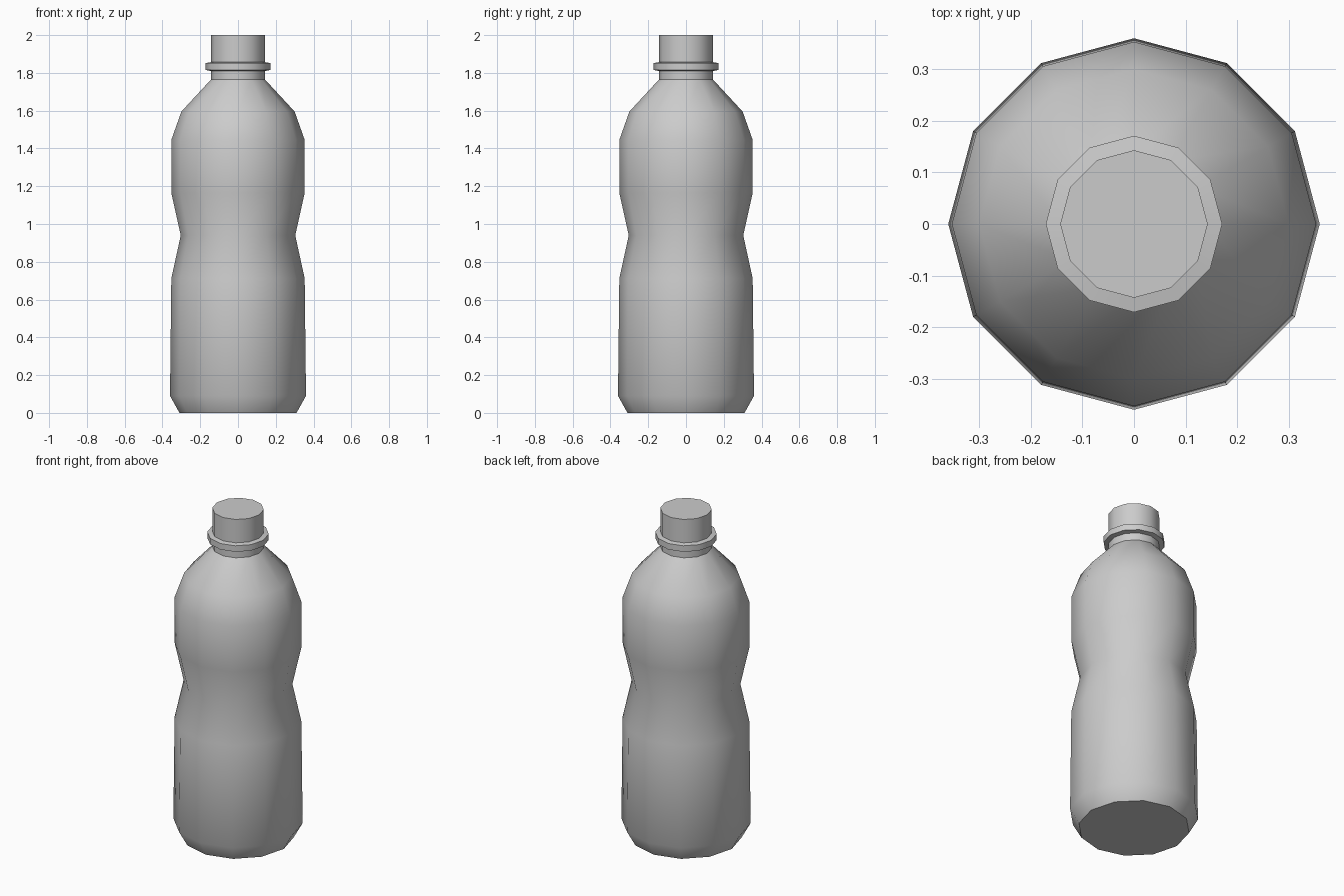
import bpy, bmesh
from math import cos, sin, pi

if "Cube" in bpy.data.objects:
    bpy.data.objects.remove(bpy.data.objects["Cube"])

SIDES = 12


def lathe(name, profile, angle=None):
    """Revolve (radius, z) points, listed bottom to top, into a closed solid."""
    bm = bmesh.new()
    rings = [[bm.verts.new((r * cos(2 * pi * i / SIDES), r * sin(2 * pi * i / SIDES), z))
              for i in range(SIDES)] for r, z in profile]
    for lo, hi in zip(rings, rings[1:]):
        for i in range(SIDES):
            j = (i + 1) % SIDES
            bm.faces.new((lo[i], lo[j], hi[j], hi[i]))
    bm.faces.new(rings[0][::-1])
    bm.faces.new(rings[-1])
    mesh = bpy.data.meshes.new(name)
    bm.to_mesh(mesh)
    bm.free()
    obj = bpy.data.objects.new(name, mesh)
    bpy.context.collection.objects.link(obj)
    bpy.ops.object.select_all(action='DESELECT')
    obj.select_set(True)
    bpy.context.view_layer.objects.active = obj
    bpy.ops.object.shade_smooth_by_angle(angle=angle)
    return obj


# Body with pinched waist, shoulder, neck, collar and cap in one closed skin
lathe("bottle", [
    (0.31, 0.0), (0.36, 0.09), (0.353, 0.712), (0.303, 0.94),
    (0.353, 1.165), (0.353, 1.445), (0.30, 1.595), (0.143, 1.765),
    (0.143, 1.81), (0.171, 1.815), (0.171, 1.852), (0.143, 1.857),
    (0.143, 2.0),
], angle=0.61)

# Smooth over the base rim, as the underside blends into the wall
mesh = bpy.data.objects["bottle"].data
sharp = mesh.attributes.get("sharp_edge")
if sharp:
    for e in mesh.edges:
        if max(mesh.vertices[v].co.z for v in e.vertices) < 1.6:
            sharp.data[e.index].value = False
